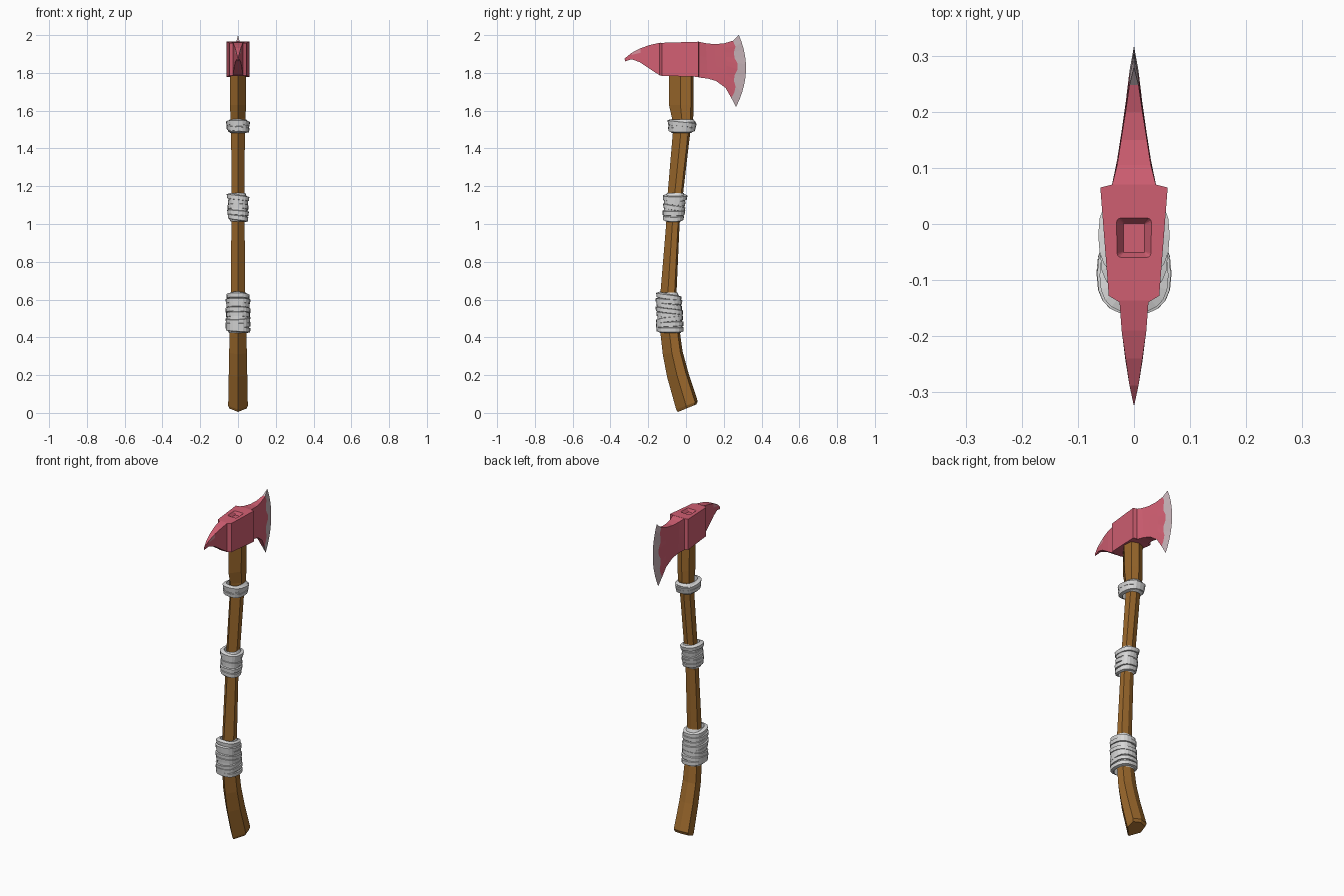
import bpy, bmesh, math, random

if "Cube" in bpy.data.objects:
    bpy.data.objects.remove(bpy.data.objects["Cube"])

random.seed(4)


def material(name, rgb):
    m = bpy.data.materials.new(name)
    m.diffuse_color = (*rgb, 1)
    m.use_nodes = True
    m.node_tree.nodes["Principled BSDF"].inputs["Base Color"].default_value = m.diffuse_color
    return m


PINK = material("pink_metal", (0.64, 0.115, 0.17))
LIGHT = material("light_pink_wear", (0.68, 0.27, 0.32))
EDGE = material("sharpened_edge_grey", (0.58, 0.46, 0.49))
WOOD = material("brown_wood", (0.33, 0.14, 0.025))
CLOTH = material("white_cloth", (0.68, 0.68, 0.68))


def finish(name, bm, mats):
    bmesh.ops.recalc_face_normals(bm, faces=bm.faces)
    me = bpy.data.meshes.new(name)
    bm.to_mesh(me)
    bm.free()
    for m in mats:
        me.materials.append(m)
    ob = bpy.data.objects.new(name, me)
    bpy.context.collection.objects.link(ob)
    return ob


def loft(bm, rings, caps=True, closed=False):
    """Skin a list of equal-length vertex loops."""
    vs = [[bm.verts.new(p) for p in r] for r in rings]
    n = len(vs[0])
    pairs = list(zip(vs, vs[1:])) + ([(vs[-1], vs[0])] if closed else [])
    for a, b in pairs:
        for i in range(n):
            j = (i + 1) % n
            bm.faces.new((a[i], a[j], b[j], b[i]))
    if caps and not closed:
        bm.faces.new(vs[0])
        bm.faces.new(vs[-1])


# Handle stations: front y, front z, back y, back z, half width
STATIONS = [
    (-0.043, 0.005, 0.055, 0.045, 0.046),
    (-0.052, 0.018, 0.062, 0.062, 0.052),
    (-0.100, 0.190, 0.012, 0.215, 0.049),
    (-0.123, 0.310, -0.018, 0.325, 0.047),
    (-0.135, 0.420, -0.032, 0.425, 0.044),
    (-0.135, 0.640, -0.050, 0.640, 0.038),
    (-0.105, 1.000, -0.034, 1.000, 0.035),
    (-0.098, 1.150, -0.017, 1.150, 0.035),
    (-0.070, 1.480, 0.022, 1.480, 0.036),
    (-0.074, 1.560, 0.038, 1.560, 0.040),
    (-0.090, 1.630, 0.041, 1.630, 0.042),
    (-0.090, 1.900, 0.041, 1.900, 0.045),
]
# Six-sided section: (x factor, front-to-back fraction)
SECTION = [(0, 0), (1, 0.46), (0.92, 0.88), (0, 1), (-0.92, 0.88), (-1, 0.46)]

bm = bmesh.new()
loft(bm, [[(sx * w, yf + (yb - yf) * t, zf + (zb - zf) * t) for sx, t in SECTION]
          for yf, zf, yb, zb, w in STATIONS])
finish("handle", bm, [WOOD])


def handle_at(z):
    """Centre y, half depth and half width of the handle at a height."""
    for a, b in zip(STATIONS, STATIONS[1:]):
        if z <= b[1]:
            t = (z - a[1]) / (b[1] - a[1])
            yf, yb, w = (a[i] + (b[i] - a[i]) * t for i in (0, 2, 4))
            return (yf + yb) / 2, (yb - yf) / 2, w


def band(bm, z, h, out, tilt, phase):
    """One tilted cloth strip around the handle."""
    rings = []
    for k in range(20):
        a = math.tau * k / 20
        c, s = math.cos(a), math.sin(a)
        px = math.copysign(abs(c) ** 0.8, c)
        py = math.copysign(abs(s) ** 0.8, s)
        loop = []
        for o, dz in ((0.004, -h), (out, -0.75 * h), (out + 0.002, 0.6 * h), (0.004, h)):
            zz = z + dz + tilt * math.sin(a + phase)
            cy, d, w = handle_at(zz)
            loop.append((px * (w + o), cy + py * (d + o), zz))
        rings.append(loop)
    loft(bm, rings, closed=True)


# Cloth wraps: a thin sleeve plus overlapping tilted strips
for name, z0, z1, count, out in (("lower_wrap", 0.42, 0.64, 8, 0.022),
                                 ("middle_wrap", 1.01, 1.165, 5, 0.020),
                                 ("upper_wrap", 1.48, 1.555, 4, 0.022)):
    bm = bmesh.new()
    band(bm, (z0 + z1) / 2, (z1 - z0) / 2 - 0.002, out - 0.006, 0, 0)
    step = (z1 - z0) / count
    for i in range(count):
        h = 0.016
        z = z0 + 0.024 + (z1 - z0 - 0.048) * i / (count - 1)
        band(bm, z, h, out + random.uniform(-0.003, 0.004),
             random.uniform(0.004, 0.011), random.choice((0.3, 1.6, 3.3, 4.7)))
    finish(name, bm, [CLOTH])

# Head block: tapered plan with chamfered ends
half = [(0.025, -0.140), (0.045, -0.128), (0.060, 0.065), (0.040, 0.070)]
plan = half + [(-x, y) for x, y in reversed(half)]
bm = bmesh.new()
loft(bm, [[(x, y, 1.781 - 0.03 * y) for x, y in plan],
          [(x, y, 1.963 + 0.03 * y) for x, y in plan]])
block = finish("head_block", bm, [PINK])

# Sunken rounded socket on top of the block
bm = bmesh.new()
rings = []
for z, hx, hy, r in ((1.944, 0.019, 0.026, 0.002), (1.98, 0.042, 0.044, 0.013)):
    loop = []
    for q, (sx, sy) in enumerate(((1, 1), (-1, 1), (-1, -1), (1, -1))):
        for k in range(4):
            a = (q + k / 3) * math.pi / 2
            loop.append((sx * (hx - r) + r * math.cos(a),
                         -0.025 + sy * (hy - r) + r * math.sin(a), z))
    rings.append(loop)
loft(bm, rings)
cutter = finish("socket_cutter", bm, [PINK])
cutter.hide_render = True
mod = block.modifiers.new("socket", 'BOOLEAN')
mod.object = cutter
mod.operation = 'DIFFERENCE'
mod.solver = 'EXACT'
bpy.context.view_layer.objects.active = block
bpy.ops.object.modifier_apply(modifier=mod.name)
bpy.data.objects.remove(cutter)


def wedge(name, cols, rows, mats, rule, ragged=-1):
    """Two-sided tapering plate. Column: top y, z, bottom y, z, bulge, half width."""
    bm = bmesh.new()
    grids = []
    for side in (1, -1):
        g = []
        for ci, (ty, tz, by, bz, bulge, w) in enumerate(cols):
            col = []
            for r in range(rows + 1):
                v = r / rows
                y = ty + (by - ty) * v + bulge * 4 * v * (1 - v)
                if ci == ragged and 0 < r < rows:
                    y += 0.007 * (-1) ** (r // 2)
                col.append(bm.verts.new((side * w, y, tz + (bz - tz) * v)))
            g.append(col)
        grids.append(g)
        for c in range(len(cols) - 1):
            for r in range(rows):
                f = bm.faces.new((g[c][r], g[c + 1][r], g[c + 1][r + 1], g[c][r + 1]))
                f.material_index = rule(c, r)
    a, b = grids
    for c in range(len(cols) - 1):      # top and bottom strips
        for r in (0, rows):
            f = bm.faces.new((a[c][r], a[c + 1][r], b[c + 1][r], b[c][r]))
            f.material_index = rule(c, 1)
    for c in (0, -1):                   # end strips
        for r in range(rows):
            bm.faces.new((a[c][r], a[c][r + 1], b[c][r + 1], b[c][r]))
    bmesh.ops.remove_doubles(bm, verts=bm.verts, dist=0.0004)
    return finish(name, bm, mats)


# Blade with a ragged sharpened edge
wedge("blade", [
    (0.066, 1.965, 0.066, 1.776, 0, 0.040),
    (0.105, 1.957, 0.115, 1.770, 0, 0.030),
    (0.150, 1.952, 0.160, 1.757, 0.002, 0.023),
    (0.200, 1.956, 0.210, 1.720, 0.010, 0.015),
    (0.248, 1.970, 0.240, 1.667, 0.022, 0.008),
    (0.280, 2.000, 0.265, 1.620, 0.045, 0.0),
], 10, [PINK, EDGE], lambda c, r: 1 if c == 4 else 0, ragged=4)

# Back spike, curving down to its tip, with a worn patch near the top
wedge("spike", [
    (-0.136, 1.960, -0.136, 1.785, 0, 0.026),
    (-0.190, 1.948, -0.190, 1.820, 0, 0.022),
    (-0.240, 1.931, -0.245, 1.857, 0, 0.015),
    (-0.288, 1.906, -0.288, 1.872, 0, 0.008),
    (-0.325, 1.876, -0.323, 1.861, 0, 0.0),
], 3, [PINK, LIGHT], lambda c, r: 1 if c == 2 and r == 0 else 0)
